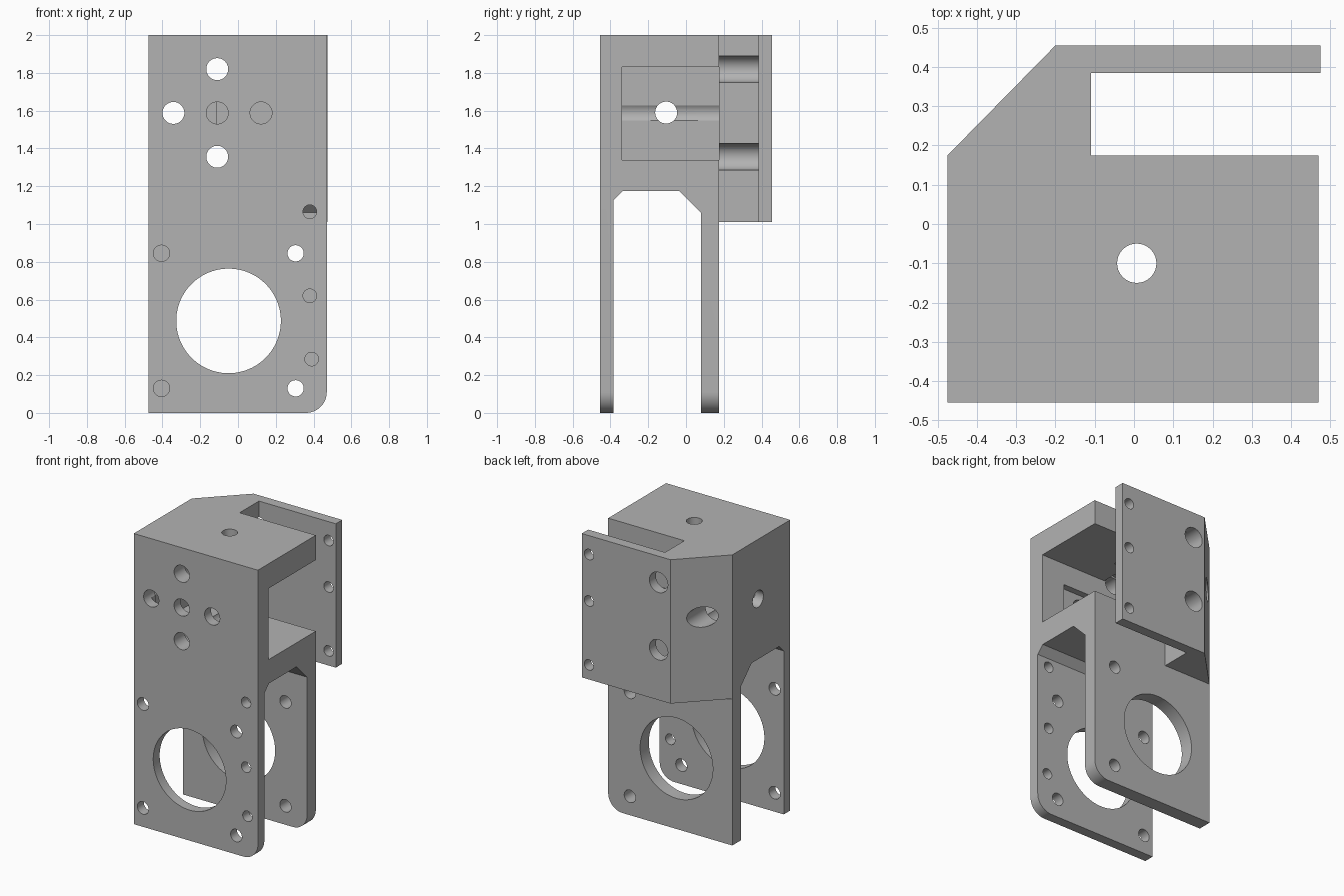
import bpy, bmesh, math
from mathutils import Vector

cube = bpy.data.objects.get("Cube")
if cube:
    bpy.data.objects.remove(cube, do_unlink=True)

grey = bpy.data.materials.new("plain grey")
grey.use_nodes = True
GREY = (0.45, 0.45, 0.45, 1)
grey.diffuse_color = GREY
grey.node_tree.nodes["Principled BSDF"].inputs["Base Color"].default_value = GREY

# Axis maps: profile coordinates (u, v) plus depth d to x, y, z
AXES = {
    "x": lambda u, v, d: (d, u, v),
    "y": lambda u, v, d: (u, d, v),
    "z": lambda u, v, d: (u, v, d),
}


def prism(name, profile, axis, start, end):
    """Extrude a flat profile along an axis."""
    bm = bmesh.new()
    place = AXES[axis]
    base = bm.faces.new([bm.verts.new(place(u, v, start)) for u, v in profile])
    top = bmesh.ops.extrude_face_region(bm, geom=[base])
    moved = [g for g in top["geom"] if isinstance(g, bmesh.types.BMVert)]
    bmesh.ops.translate(bm, verts=moved, vec=Vector(place(0, 0, end - start)))
    bmesh.ops.recalc_face_normals(bm, faces=bm.faces)
    mesh = bpy.data.meshes.new(name)
    bm.to_mesh(mesh)
    bm.free()
    mesh.materials.append(grey)
    obj = bpy.data.objects.new(name, mesh)
    bpy.context.scene.collection.objects.link(obj)
    return obj


def rect(u0, u1, v0, v1):
    return [(u0, v0), (u1, v0), (u1, v1), (u0, v1)]


def circle(u, v, r, sides=48):
    steps = [math.tau * (i + 0.5) / sides for i in range(sides)]
    return [(u + r * math.cos(t), v + r * math.sin(t)) for t in steps]


def cut(profile, axis, start, end):
    """Subtract an extruded profile from the bracket."""
    cutter = prism("cutter", profile, axis, start, end)
    cutter.hide_render = True
    mod = bracket.modifiers.new("cut", "BOOLEAN")
    mod.operation = "DIFFERENCE"
    mod.solver = "EXACT"
    mod.object = cutter
    bpy.ops.object.modifier_apply(modifier=mod.name)
    bpy.data.objects.remove(cutter, do_unlink=True)


# Plan outline: block, rear plate, slot between them and the slanted corner
outline = [(-0.475, -0.455), (0.47, -0.455), (0.47, 0.175), (-0.11, 0.175),
           (-0.11, 0.385), (0.475, 0.385), (0.475, 0.455), (-0.2, 0.455),
           (-0.475, 0.175)]
bracket = prism("motor_bracket", outline, "z", 0, 2)
bpy.context.view_layer.objects.active = bracket
bracket.select_set(True)

# Rear plate stops halfway down
cut(rect(-1, 1, 0.175, 1), "z", -0.1, 1.01)

# Gap between the two legs, with sloped upper corners
cut([(-0.385, -0.1), (0.08, -0.1), (0.08, 1.06), (-0.035, 1.175),
     (-0.335, 1.175), (-0.385, 1.125)], "x", -1, 1)

# Pocket open to the side and to the slot
cut(rect(-0.34, 0.176, 1.34, 1.83), "x", -0.4, 1)

# Shallow recess inside the front wall
cut(rect(-0.39, 0.29, 1.5, 1.68), "y", -0.385, -0.3)

# Rounded lower corner of both legs
R = 0.11
arc = [(0.47 - R + R * math.sin(t), R - R * math.cos(t))
       for t in (math.pi / 2 * i / 12 for i in range(13))]
cut([(0.47 - R, -0.1), (0.6, -0.1), (0.6, R)] + arc[::-1], "y", -1, 0.3)

# Large round opening through both legs
cut(circle(-0.05, 0.487, 0.277, 72), "y", -1, 0.3)

# Cross of holes in the front wall; three continue as wider access holes
HX, HZ, STEP = -0.11, 1.588, 0.232
cross = [(0, 0), (1, 0), (-1, 0), (0, 1), (0, -1)]
for dx, dz in cross:
    x, z = HX + dx * STEP, HZ + dz * STEP
    cut(circle(x, z, 0.058), "y", -1, -0.3)
    if dz or dx < 0:
        cut(circle(x, z, 0.07), "y", -0.34, 1)

# Leg mounting holes: outer pair in the front leg, inner pair through both
for z in (0.13, 0.845):
    cut(circle(-0.405, z, 0.043), "y", -1, -0.2)
    cut(circle(0.305, z, 0.043), "y", -1, 0.3)

# Small holes along the edge of the front leg
for x, z in ((0.38, 1.065), (0.38, 0.62), (0.39, 0.285)):
    cut(circle(x, z, 0.036), "y", -1, -0.36)

# Small holes along the edge of the rear plate
for z in (1.87, 1.55, 1.11):
    cut(circle(0.42, z, 0.036), "y", 0.3, 1)

# Side hole and vertical hole into the pocket
cut(circle(-0.105, 1.59, 0.058), "x", -1, -0.2)
cut(circle(0.007, -0.1, 0.05), "z", 1.1, 2.1)

bpy.ops.object.shade_smooth_by_angle(angle=math.radians(30))
